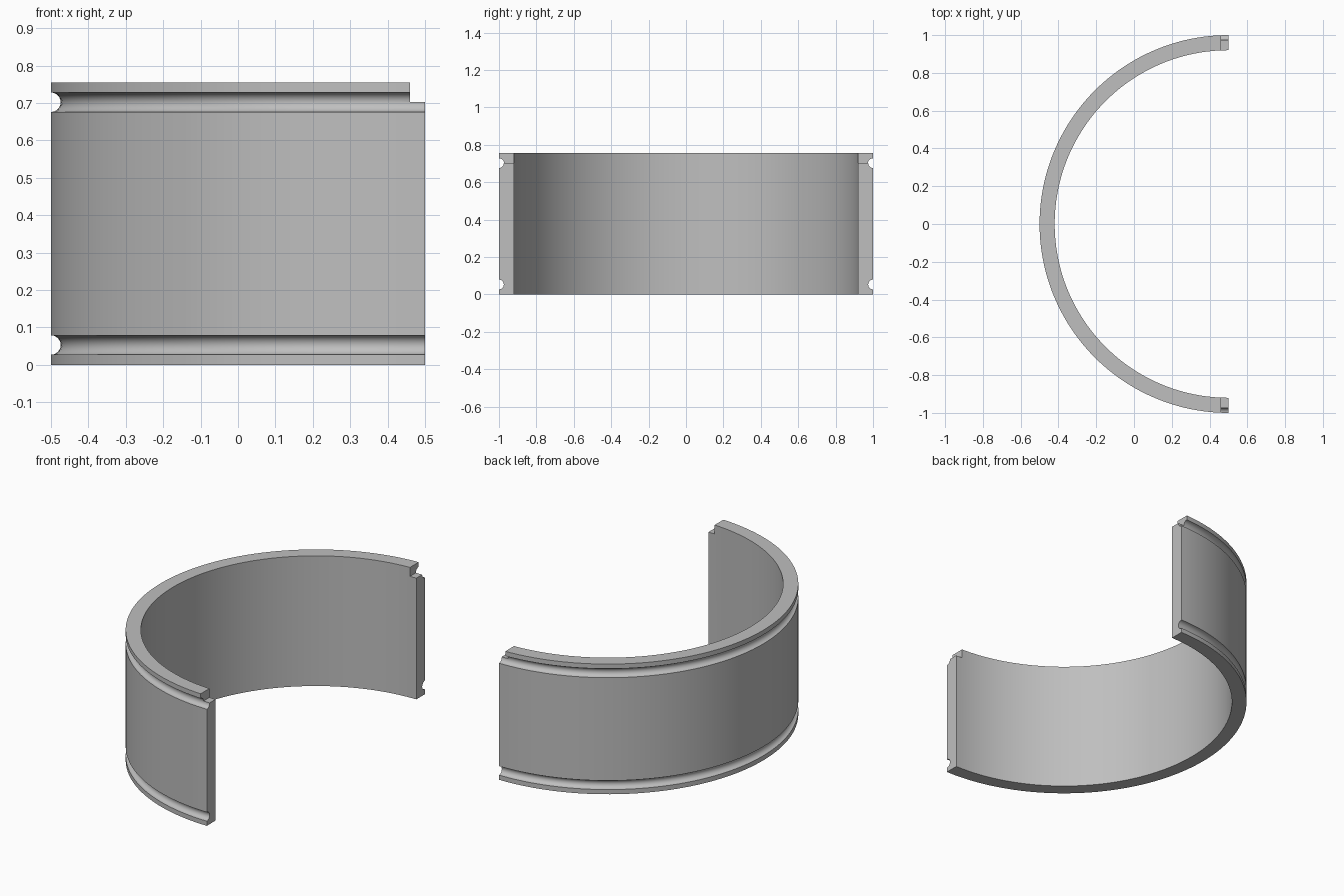
import bpy
import bmesh
import math

cube = bpy.data.objects.get("Cube")
if cube:
    bpy.data.objects.remove(cube, do_unlink=True)

OUTER, INNER, HEIGHT = 1.0, 0.92, 0.755
CENTRE_X = 0.5
GROOVE_R = 0.026
GROOVES = (0.053, 0.702)
SEGMENTS, ARC = 96, 12

metal = bpy.data.materials.new("plain grey")
metal.use_nodes = True
grey = (0.52, 0.52, 0.52, 1)
metal.diffuse_color = grey
metal.node_tree.nodes["Principled BSDF"].inputs["Base Color"].default_value = grey


def make_object(name, bm):
    bmesh.ops.recalc_face_normals(bm, faces=bm.faces)
    mesh = bpy.data.meshes.new(name)
    bm.to_mesh(mesh)
    bm.free()
    mesh.materials.append(metal)
    obj = bpy.data.objects.new(name, mesh)
    bpy.context.collection.objects.link(obj)
    return obj


# Wall cross-section (radius, height) with two round grooves on the outside
profile = [(INNER, HEIGHT), (INNER, 0), (OUTER, 0)]
for z in GROOVES:
    for i in range(ARC + 1):
        a = math.pi * i / ARC
        profile.append((OUTER - GROOVE_R * math.sin(a), z - GROOVE_R * math.cos(a)))
profile.append((OUTER, HEIGHT))

# Sweep the cross-section through a half turn
bm = bmesh.new()
sections = []
for s in range(SEGMENTS + 1):
    a = math.pi * (0.5 + s / SEGMENTS)
    sections.append([bm.verts.new((CENTRE_X + r * math.cos(a), r * math.sin(a), z))
                     for r, z in profile])
n = len(profile)
for a, b in zip(sections, sections[1:]):
    for i in range(n):
        j = (i + 1) % n
        bm.faces.new((a[i], a[j], b[j], b[i]))
bm.faces.new(sections[0])
bm.faces.new(sections[-1])
shell = make_object("half_ring_shell", bm)

# Step cut from the top corner of both ends
bm = bmesh.new()
bmesh.ops.create_cube(bm, size=1)
for v in bm.verts:
    v.co.x = 0.46 if v.co.x < 0 else 0.6
    v.co.y *= 3
    v.co.z = 0.703 if v.co.z < 0 else 0.9
cutter = make_object("end_step_cutter", bm)
cutter.hide_render = True

cut = shell.modifiers.new("end steps", 'BOOLEAN')
cut.operation = 'DIFFERENCE'
cut.solver = 'EXACT'
cut.object = cutter

bpy.ops.object.select_all(action='DESELECT')
shell.select_set(True)
bpy.context.view_layer.objects.active = shell
bpy.ops.object.modifier_apply(modifier=cut.name)
bpy.data.objects.remove(cutter, do_unlink=True)

# Smooth round walls, crisp rims and groove edges
bpy.ops.object.shade_smooth_by_angle(angle=math.radians(30))
